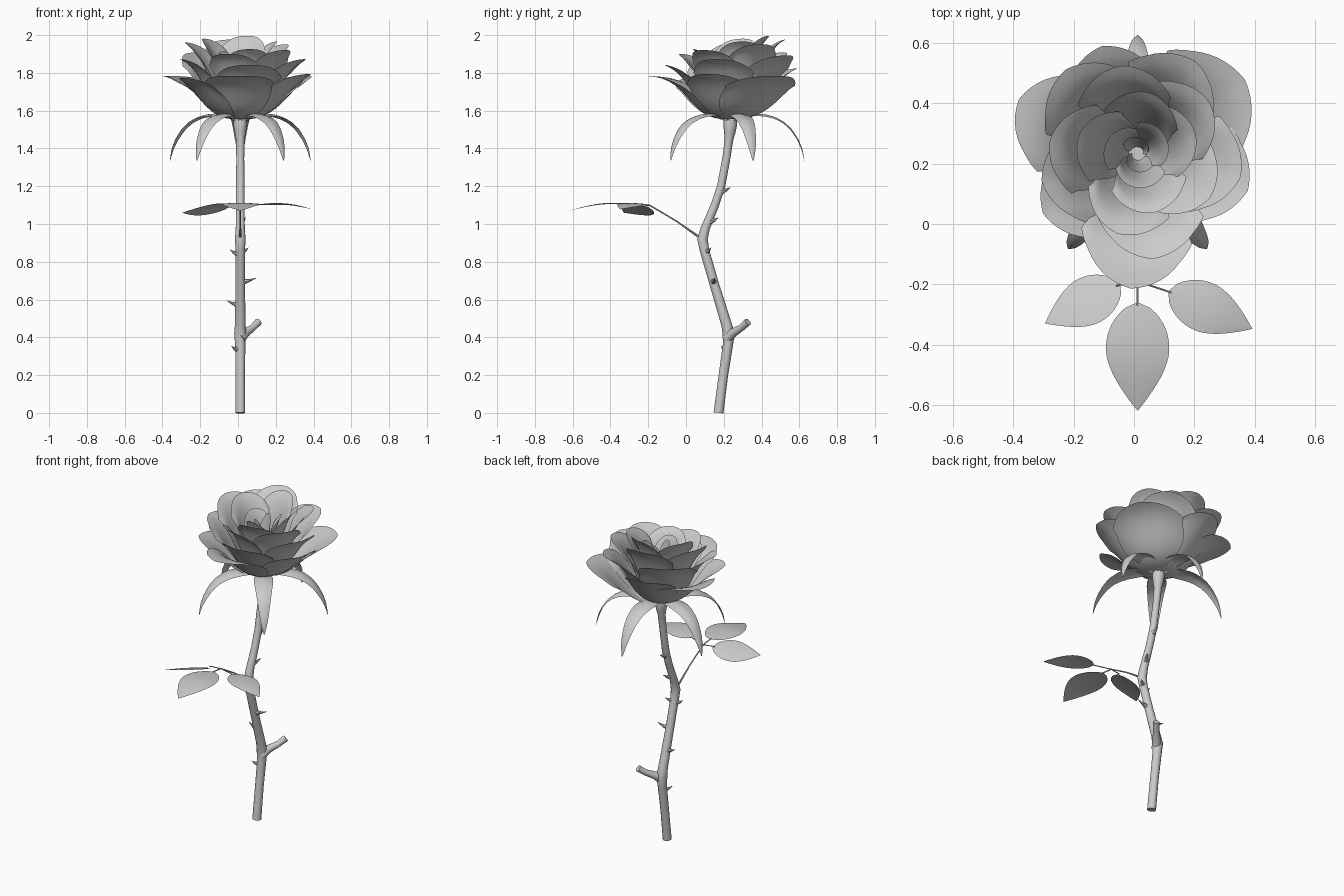
import bpy, math
from math import sin, cos, pi, radians
from mathutils import Vector

if "Cube" in bpy.data.objects:
    bpy.data.objects.remove(bpy.data.objects["Cube"])

GREY = bpy.data.materials.new("soft_grey")
GREY.diffuse_color = (0.6, 0.6, 0.6, 1)
GREY.use_nodes = True
GREY.node_tree.nodes["Principled BSDF"].inputs["Base Color"].default_value = GREY.diffuse_color
CX, CY = 0.012, 0.235          # flower axis


def sheet(name, f, nu, nv):
    """Smooth surface from f(u in -1..1, v in 0..1)."""
    verts = [f(2 * i / nu - 1, j / nv) for j in range(nv + 1) for i in range(nu + 1)]
    w = nu + 1
    faces = [(j * w + i, j * w + i + 1, (j + 1) * w + i + 1, (j + 1) * w + i)
             for j in range(nv) for i in range(nu)]
    me = bpy.data.meshes.new(name)
    me.from_pydata(verts, [], faces)
    me.polygons.foreach_set("use_smooth", [True] * len(faces))
    me.materials.append(GREY)
    ob = bpy.data.objects.new(name, me)
    bpy.context.collection.objects.link(ob)
    return ob


def tube(name, pts, radii, res=4):
    """Round tapered tube along a path, turned into a mesh."""
    cu = bpy.data.curves.new(name, 'CURVE')
    cu.dimensions = '3D'
    cu.bevel_depth = 1
    cu.bevel_resolution = res
    cu.use_fill_caps = True
    sp = cu.splines.new('POLY')
    sp.points.add(len(pts) - 1)
    for p, co, r in zip(sp.points, pts, radii):
        p.co = (*co, 1)
        p.radius = r
    ob = bpy.data.objects.new(name, cu)
    bpy.context.collection.objects.link(ob)
    bpy.ops.object.select_all(action='DESELECT')
    ob.select_set(True)
    bpy.context.view_layer.objects.active = ob
    bpy.ops.object.convert(target='MESH')
    ob = bpy.context.object
    ob.data.materials.clear()
    ob.data.materials.append(GREY)
    bpy.ops.object.shade_smooth_by_angle(angle=radians(40))
    return ob


def interp(table, t):
    """Linear lookup in a list of (key, value...) rows."""
    for a, b in zip(table, table[1:]):
        if t <= b[0]:
            k = (t - a[0]) / (b[0] - a[0])
            return [x + (y - x) * k for x, y in zip(a[1:], b[1:])]
    return list(table[-1][1:])


# stem with two bends, and the swollen hip under the flower
STEM = [(0, .172, .026), (.2, .198, .025), (.36, .222, .027), (.42, .226, .032), (.47, .214, .028),
        (.68, .15, .025), (.86, .098, .025), (.92, .087, .028), (.98, .103, .024), (1.1, .153, .022),
        (1.2, .186, .022), (1.35, .214, .021), (1.45, .228, .023), (1.49, .232, .031),
        (1.53, .234, .037), (1.57, .235, .03)]
tube("stem", [(CX, y, z) for z, y, r in STEM], [r for z, y, r in STEM])
tube("cut_branch", [(CX, .215, .39), (.04, .25, .425), (.08, .295, .452), (.108, .328, .482)],
     [.028, .024, .018, .02])

# thorns: height, direction in degrees, length
for z, ang, ln in [(.34, 215, .03), (.58, 170, .045), (.70, 5, .06), (.85, 190, .03),
                   (.86, 40, .03), (1.02, 60, .035), (1.18, 85, .035)]:
    y, r = interp(STEM, z)
    d = Vector((cos(radians(ang)), sin(radians(ang)), 0))
    c = Vector((CX, y, z))
    tube("thorn", [c + d * r * .5 - Vector((0, 0, .006)), c + d * (r + ln * .35),
                   c + d * (r + ln) + Vector((0, 0, .014))], [.017, .008, .001], 2)

# five sepals arching out and down: t, radius, height, half width
SEPAL = [(0, .02, 1.555, .03), (.1, .07, 1.578, .043), (.23, .135, 1.585, .056), (.36, .19, 1.58, .056),
         (.48, .24, 1.565, .05), (.58, .285, 1.54, .044), (.68, .325, 1.503, .037),
         (.79, .36, 1.448, .028), (.89, .382, 1.395, .018), (1, .392, 1.335, .003)]


def make_sepal(a):
    def f(u, v):
        r, z, w = interp(SEPAL, v)
        s, fold = u * w, .3 * w * abs(u) ** 1.5
        r -= fold * v
        z -= fold * (1 - v)
        return (CX + r * cos(a) - s * sin(a), CY + r * sin(a) + s * cos(a), z)
    sheet("sepal", f, 8, 24)


for k in range(5):
    make_sepal(pi / 2 + k * 2 * pi / 5)


# petals: cupped fans around the flower axis; a high flare bends the rim outwards
def make_petal(name, deg, R, top, span, flare=.5, skew=.03, lip=.02, point=.02):
    a0, sp, z0 = radians(deg), radians(span), 1.555
    H = top - z0
    ctrl = [(.015, z0), (.54 * R, z0 - .01), ((1.2 - .72 * flare) * R, z0 + flare * H), (R, top)]

    def f(u, v):
        t = v * (1 - .2 * abs(u) ** 2.2)                     # rounded top edge
        b = [(1 - t) ** 3, 3 * t * (1 - t) ** 2, 3 * t * t * (1 - t), t ** 3]
        r = sum(k * p[0] for k, p in zip(b, ctrl))
        z = sum(k * p[1] for k, p in zip(b, ctrl))
        tip = max(0, 1 - abs(u) * 1.4) * v ** 5              # pointed middle
        edge = v ** 7
        r += point * tip + skew * u * v + lip * edge
        z -= .3 * lip * edge
        a = a0 + u * sp * (.75 + .25 * sin(pi * min(1, v * 1.05)))
        return (CX + r * cos(a), CY - .005 * v + r * sin(a), z)
    sheet(name, f, 20, 16)


# angle, rim radius, rim height, half span, flare
OUTER = [(-93, .395, 1.79, 46, .9), (155, .385, 1.79, 46, .9), (108, .33, 1.83, 44, .7),
         (35, .385, 1.79, 52, .7), (-18, .335, 1.80, 46, .65), (212, .32, 1.78, 44, .65)]
SECOND = [(-82, .30, 1.85, 52, .7), (-12, .30, 1.88, 50, .7), (58, .315, 1.90, 50, .72),
          (130, .32, 1.915, 50, .75), (195, .28, 1.88, 50, .7)]
THIRD = [(-105, .225, 1.91, 56, .75), (-30, .235, 1.93, 54, .75), (35, .25, 1.96, 52, .75),
         (100, .255, 1.985, 54, .75), (170, .25, 1.97, 54, .75)]
FOURTH = [(-75, .16, 1.935, 68, .72), (20, .165, 1.975, 66, .72), (80, .17, 2.005, 64, .72),
          (160, .165, 1.99, 66, .72)]
for p in OUTER:
    make_petal("outer_petal", *p, .02, .02, .03)
for p in SECOND:
    make_petal("second_petal", *p, .025, .025, .025)
for p in THIRD:
    make_petal("third_petal", *p, .02, .03, .015)
for p in FOURTH:
    make_petal("inner_petal", *p, .015, .03, .01)
for k in range(3):                                            # tightly rolled heart
    make_petal("heart_petal", 30 + 120 * k, .09, 1.92, 78, .65, .012, .02, 0)
for k in range(2):
    make_petal("bud_petal", 80 + 180 * k, .05, 1.91, 85, .5, .012, .006, 0)

# leaf stalks
fork = (CX, -.19, 1.098)
tube("leaf_stalk", [(CX, .085, .92), (CX, -.05, 1.015), fork, (CX, -.27, 1.107)], [.007, .004, .004, .003], 2)
tube("left_leaflet_stalk", [fork, (-.06, -.205, 1.1)], [.003, .003], 2)
tube("right_leaflet_stalk", [fork, (.125, -.228, 1.103)], [.003, .003], 2)


# leaflets: pointed ovals with a gentle arch and side tilt
def make_leaflet(name, base, tip, half, arch, tilt):
    base, tip = Vector(base), Vector(tip)
    d = tip - base
    side = Vector((-d.y, d.x, 0)).normalized()

    def f(u, v):
        w = half * (sin(pi * v ** .8) ** .75 if 0 < v < .55 else
                    max(0, sin(pi * v ** .8)) ** .95 if v < 1 else 0)
        p = base + d * v + side * u * w
        p.z += arch * sin(pi * v) + tilt * u * w - .006 * u * u * w / half
        return p
    sheet(name, f, 8, 20)


make_leaflet("centre_leaflet", (CX, -.26, 1.105), (CX, -.62, 1.07), .105, .022, 0)
make_leaflet("left_leaflet", (-.045, -.2, 1.09), (-.295, -.33, 1.06), .08, .006, .38)
make_leaflet("right_leaflet", (.115, -.222, 1.103), (.393, -.348, 1.078), .083, .018, -.05)
